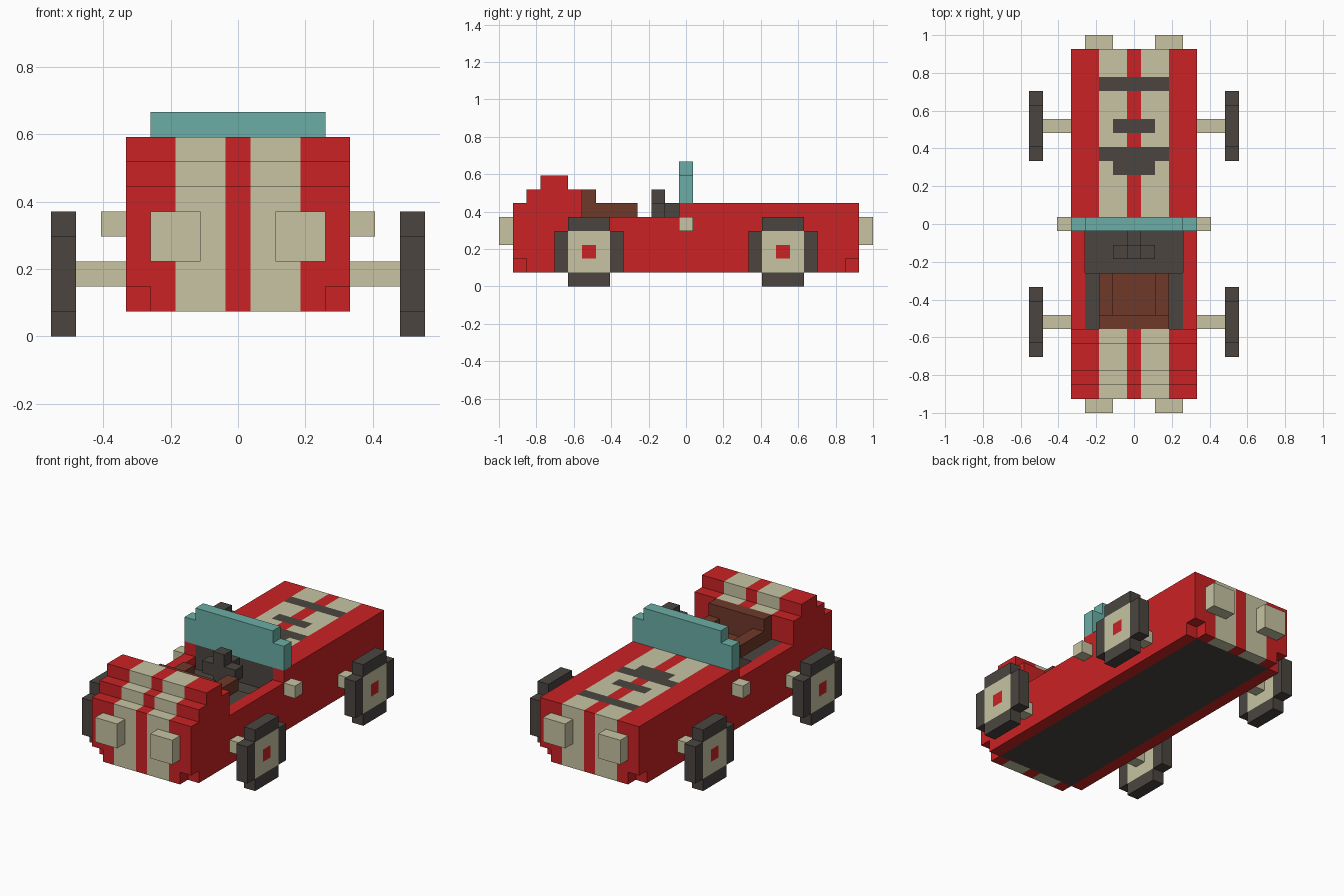
import bpy, bmesh

if "Cube" in bpy.data.objects:
    bpy.data.objects.remove(bpy.data.objects["Cube"])

U = 2 / 27  # block size: the car is 27 blocks long


def material(name, rgb):
    m = bpy.data.materials.new(name)
    m.diffuse_color = (*rgb, 1)
    m.use_nodes = True
    m.node_tree.nodes["Principled BSDF"].inputs["Base Color"].default_value = m.diffuse_color
    return m


MATS = {
    "red": material("red paint", (0.59, 0.016, 0.017)),
    "cream": material("cream", (0.57, 0.55, 0.36)),
    "dark": material("dark grey", (0.069, 0.060, 0.051)),
    "teal": material("teal glass", (0.145, 0.423, 0.376)),
    "brown": material("brown leather", (0.162, 0.040, 0.023)),
}
SIDES = [(1, 0, 0), (-1, 0, 0), (0, 1, 0), (0, -1, 0), (0, 0, 1), (0, 0, -1)]


def build(name, boxes):
    """Make one object from boxes (x0,x1,y0,y1,z0,z1,colour) in whole blocks.
    Later boxes repaint earlier ones; colour None carves. Only the outer skin is kept."""
    cells = {}
    for x0, x1, y0, y1, z0, z1, colour in boxes:
        for x in range(x0, x1 + 1):
            for y in range(y0, y1 + 1):
                for z in range(z0, z1 + 1):
                    cells[x, y, z] = colour
    cells = {c: k for c, k in cells.items() if k}
    used = sorted(set(cells.values()))
    me = bpy.data.meshes.new(name)
    for k in used:
        me.materials.append(MATS[k])
    bm = bmesh.new()
    verts = {}

    def vert(p):
        if p not in verts:
            verts[p] = bm.verts.new((p[0] * U / 2, p[1] * U / 2, (p[2] + 1) * U / 2))
        return verts[p]

    for (x, y, z), k in cells.items():
        for d in SIDES:
            if (x + d[0], y + d[1], z + d[2]) in cells:
                continue
            a = [i for i in range(3) if d[i]][0]
            b, c = (a + 1) % 3, (a + 2) % 3
            corners = [(-1, -1), (1, -1), (1, 1), (-1, 1)]
            if d[a] < 0:
                corners.reverse()
            loop = []
            for s, t in corners:
                p = [2 * x, 2 * y, 2 * z]
                p[a] += d[a]
                p[b] += s
                p[c] += t
                loop.append(vert(tuple(p)))
            bm.faces.new(loop).material_index = used.index(k)
    bmesh.ops.dissolve_limit(bm, angle_limit=0.01, verts=bm.verts[:],
                             edges=bm.edges[:], delimit={'MATERIAL'})
    bm.to_mesh(me)
    bm.free()
    ob = bpy.data.objects.new(name, me)
    bpy.context.collection.objects.link(ob)
    return ob


# Body: hull with raised end hump, long stripes, dark underside and open cockpit
hull = [(-12, 12, 1, 5), (-11, -8, 6, 6), (-10, -9, 7, 7)]
body = [(-4, 4, *h, "red") for h in hull]
for x0, x1 in ((-2, -1), (1, 2)):
    body += [(x0, x1, *h, "cream") for h in hull]
body += [
    (-3, 3, -11, 11, 1, 1, "dark"),      # underside panel
    (-4, 4, -7, -1, 5, 5, None),         # lowered door tops
    (-3, 3, -7, -1, 4, 4, None),         # cockpit opening
    (-3, 3, -7, -1, 3, 3, "dark"),       # cockpit floor
    (-3, 3, 0, 0, 3, 5, "dark"),         # dashboard face
    (-2, 2, 10, 10, 5, 5, "dark"),       # plain painted bands on the deck
    (-1, 1, 7, 7, 5, 5, "dark"),
    (-2, 2, 5, 5, 5, 5, "dark"),
    (-1, 1, 4, 4, 5, 5, "dark"),
]
for x in (-1, 1):
    body.append((3 * x, 3 * x, -7, -4, 4, 4, "dark"))          # trim beside seat
    for y in (-1, 1):
        body.append((4 * x, 4 * x, 12 * y, 12 * y, 1, 1, None))  # notched lower corners
build("body", body)

# Seat with armrests
build("seat", [(-2, 2, -7, -7, 4, 6, "brown"), (-2, 2, -6, -4, 4, 5, "brown"),
               (-1, 1, -6, -4, 5, 5, None)])

# Steering wheel on its column
build("steering_wheel", [(0, 0, -1, -1, 5, 5, "dark"), (0, 0, -2, -2, 4, 6, "dark"),
                         (-1, 1, -2, -2, 5, 5, "dark")])

# Windshield
build("windshield", [(-4, 4, 0, 0, 6, 7, "teal"), (-3, 3, 0, 0, 8, 8, "teal")])

# Mirrored fittings: mirrors, lamps, axles and wheels
for x, side in ((-1, "left"), (1, "right")):
    build(f"mirror_{side}", [(5 * x, 5 * x, 0, 0, 4, 4, "cream")])
    for y, end in ((-1, "front"), (1, "back")):
        lx = sorted((2 * x, 3 * x))
        build(f"lamp_{end}_{side}", [(*lx, 13 * y, 13 * y, 3, 4, "cream")])
        ax = sorted((5 * x, 6 * x))
        build(f"axle_{end}_{side}", [(*ax, 7 * y, 7 * y, 2, 2, "cream")])
        w, c = 7 * x, 7 * y
        build(f"wheel_{end}_{side}", [
            (w, w, c - 1, c + 1, 0, 4, "dark"),
            (w, w, c - 2, c + 2, 1, 3, "dark"),
            (w, w, c - 1, c + 1, 1, 3, "cream"),
            (w, w, c, c, 2, 2, "red"),
        ])
